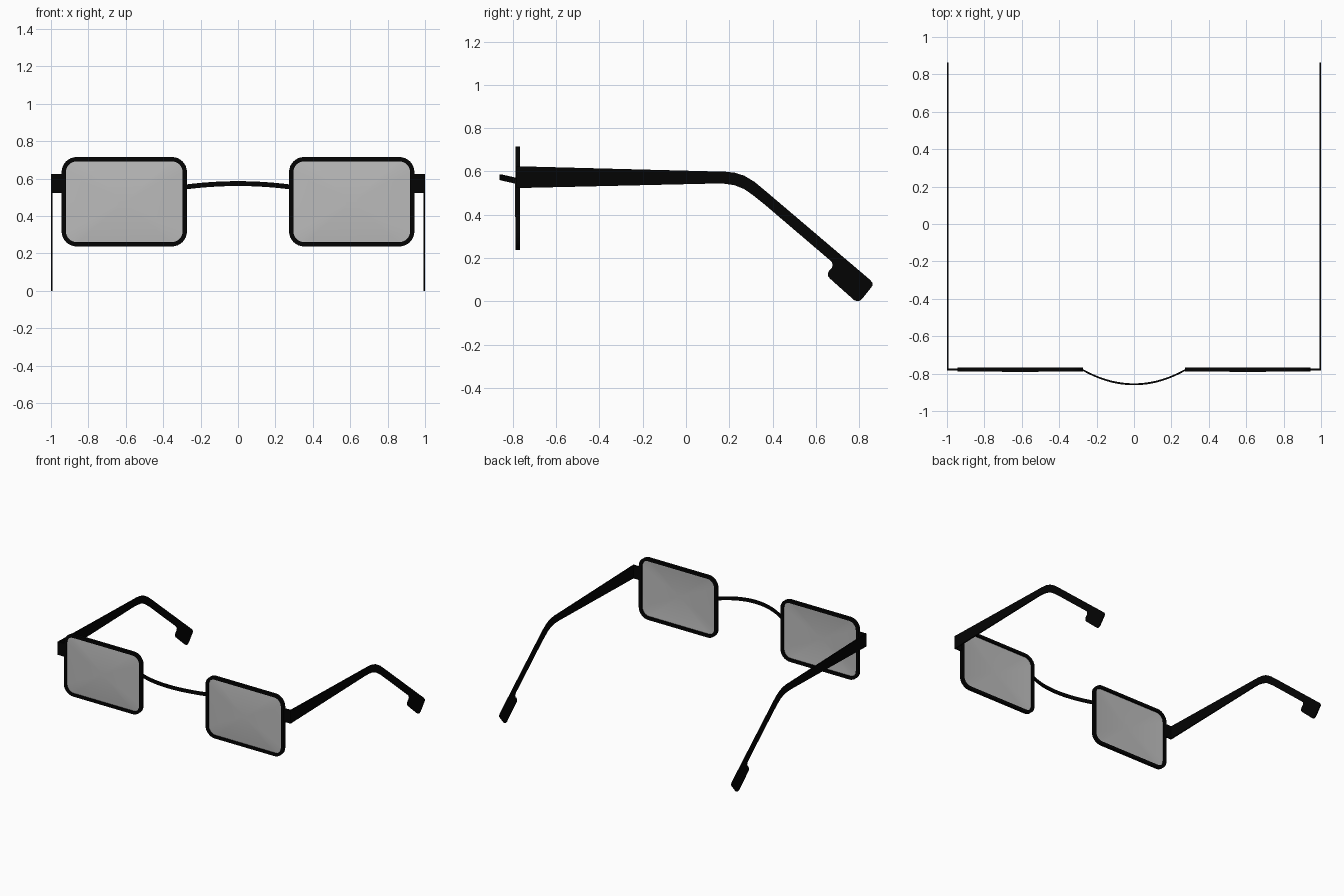
import bpy, bmesh, math

if "Cube" in bpy.data.objects:
    bpy.data.objects.remove(bpy.data.objects["Cube"])


def material(name, color):
    m = bpy.data.materials.new(name)
    m.diffuse_color = color
    m.use_nodes = True
    m.node_tree.nodes["Principled BSDF"].inputs["Base Color"].default_value = m.diffuse_color
    return m


BLACK = material("black_frame", (0.001, 0.001, 0.001, 1))
SMOKE = material("smoked_lens", (0.5, 0.5, 0.5, 1))


def make(name, bm, mat, mirror=True):
    bmesh.ops.recalc_face_normals(bm, faces=bm.faces)
    me = bpy.data.meshes.new(name)
    bm.to_mesh(me)
    bm.free()
    me.materials.append(mat)
    ob = bpy.data.objects.new(name, me)
    bpy.context.collection.objects.link(ob)
    bpy.ops.object.select_all(action='DESELECT')
    ob.select_set(True)
    bpy.context.view_layer.objects.active = ob
    bpy.ops.object.shade_smooth_by_angle(angle=math.radians(35))
    if mirror:
        ob.modifiers.new("mirror", 'MIRROR')
    return ob


CX, CZ, HW, HH, R = 0.608, 0.476, 0.335, 0.239, 0.08


def rounded_rect(inset, scale=1.0, n=8):
    """Outline of the lens shape, inset and scaled about its centre."""
    r, pts = R - inset, []
    for k, (sx, sz) in enumerate([(1, 1), (-1, 1), (-1, -1), (1, -1)]):
        for i in range(n + 1):
            a = math.pi / 2 * (k + i / n)
            x = sx * (HW - R) + r * math.cos(a)
            z = sz * (HH - R) + r * math.sin(a)
            pts.append((x * scale, z * scale))
    return pts


def bridge_rings(bm, rings, closed):
    """Skin consecutive loops of vertices."""
    n = len(rings[0])
    for k in range(len(rings) if closed else len(rings) - 1):
        a, b = rings[k], rings[(k + 1) % len(rings)]
        for i in range(n):
            j = (i + 1) % n
            bm.faces.new((a[i], a[j], b[j], b[i]))


# Rims: rectangular section swept round the lens outline
bm = bmesh.new()
rings = [[bm.verts.new((CX + x, y, CZ + z)) for x, z in rounded_rect(inset)]
         for inset, y in [(0, -0.789), (0, -0.767), (0.023, -0.767), (0.023, -0.789)]]
bridge_rings(bm, rings, True)
make("lens_rims", bm, BLACK)

# Lenses: gently domed sheets
bm = bmesh.new()
rings = []
for s in (1.0, 0.85, 0.7, 0.5, 0.3, 0.1):
    y = -0.791 + 0.011 * s * s
    rings.append([bm.verts.new((CX + x, y, CZ + z)) for x, z in rounded_rect(0.018, s)])
bridge_rings(bm, rings, False)
bm.faces.new(rings[-1])
make("lenses", bm, SMOKE)

# Temples: thin side profile with bent arm and paddle tip
profile = [(-0.782, 0.624), (0.13, 0.6), (0.18, 0.599), (0.225, 0.594), (0.27, 0.58),
           (0.315, 0.553), (0.36, 0.516), (0.852, 0.098), (0.861, 0.086), (0.863, 0.074),
           (0.855, 0.062), (0.813, 0.01), (0.802, 0.002), (0.79, 0.0), (0.776, 0.006),
           (0.665, 0.105), (0.657, 0.116), (0.656, 0.131), (0.663, 0.144), (0.674, 0.155),
           (0.678, 0.167), (0.675, 0.179), (0.666, 0.189), (0.36, 0.45), (0.315, 0.486),
           (0.27, 0.518), (0.225, 0.536), (0.18, 0.543), (0.13, 0.544), (-0.782, 0.523)]
bm = bmesh.new()
face = bm.faces.new([bm.verts.new((0.991, y, z)) for y, z in profile])
ext = bmesh.ops.extrude_face_region(bm, geom=[face])
bmesh.ops.translate(bm, vec=(0.009, 0, 0),
                    verts=[v for v in ext["geom"] if isinstance(v, bmesh.types.BMVert)])
make("temples", bm, BLACK)

# End pieces: flat tabs joining rims to temples
bm = bmesh.new()
bmesh.ops.create_cube(bm, size=1)
for v in bm.verts:
    v.co = (0.9645 + v.co.x * 0.071, -0.778 + v.co.y * 0.012, 0.5735 + v.co.z * 0.101)
make("end_pieces", bm, BLACK)

# Nose bridge: slim arched ribbon bowed forward
bm = bmesh.new()
N, sections = 24, []
for i in range(N + 1):
    t = -1 + 2 * i / N
    x, y, z = 0.28 * t, -0.857 + 0.08 * t * t, 0.573 - 0.018 * t * t
    sections.append([bm.verts.new((x, y + dy, z + dz)) for dy, dz in
                     [(-0.005, -0.013), (0.005, -0.013), (0.005, 0.013), (-0.005, 0.013)]])
bridge_rings(bm, sections, False)
bm.faces.new(sections[0])
bm.faces.new(sections[-1])
make("nose_bridge", bm, BLACK, mirror=False)
